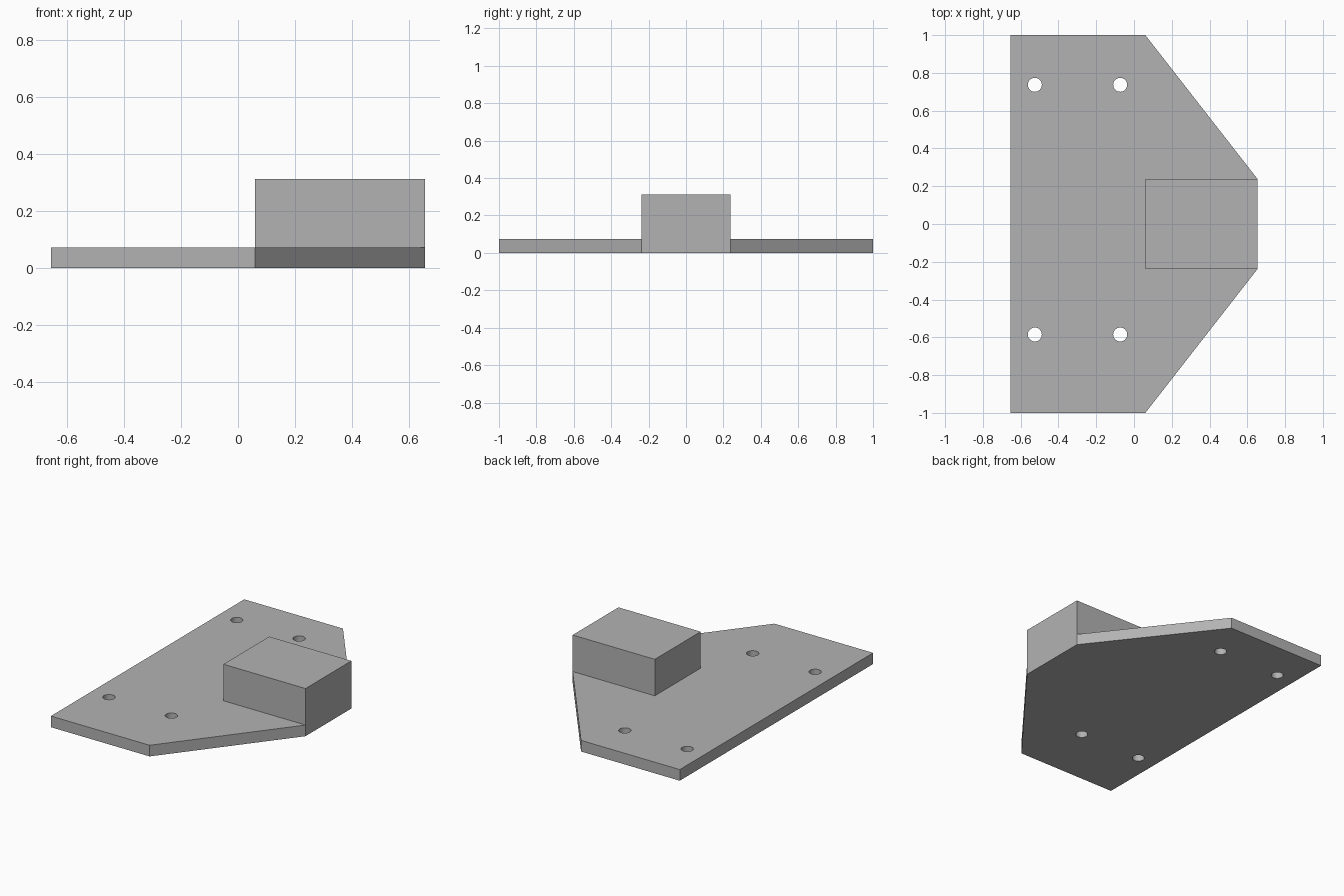
import bpy
import math

cube = bpy.data.objects.get("Cube")
if cube:
    bpy.data.objects.remove(cube)

# Single grey material
grey = bpy.data.materials.new("plain grey")
grey.use_nodes = True
colour = (0.45, 0.45, 0.45, 1)
grey.diffuse_color = colour
grey.node_tree.nodes["Principled BSDF"].inputs["Base Color"].default_value = colour

LEFT, SHOULDER, NOSE = -0.655, 0.06, 0.655
PLATE_TOP, BLOCK_TOP = 0.073, 0.312
BLOCK_HALF = 0.237
HOLE_RADIUS = 0.037


def add_loop(curve, points):
    spline = curve.splines.new("POLY")
    spline.points.add(len(points) - 1)
    for point, (x, y) in zip(spline.points, points):
        point.co = (x, y, 0, 1)
    spline.use_cyclic_u = True


def circle(cx, cy, radius, sides=32):
    angles = [math.tau * i / sides for i in range(sides)]
    return [(cx + radius * math.cos(a), cy + radius * math.sin(a)) for a in angles]


# Mounting plate: tapered outline with four bolt holes
profile = bpy.data.curves.new("base_plate", "CURVE")
profile.dimensions = "2D"
profile.fill_mode = "BOTH"
profile.extrude = PLATE_TOP / 2
half = [(LEFT, -1), (SHOULDER, -1), (NOSE, -BLOCK_HALF)]
add_loop(profile, half + [(x, -y) for x, y in reversed(half)])
for x in (-0.525, -0.073):
    for y in (-0.585, 0.737):
        add_loop(profile, circle(x, y, HOLE_RADIUS))

plate = bpy.data.objects.new("base_plate", profile)
plate.location.z = PLATE_TOP / 2
bpy.context.collection.objects.link(plate)
bpy.ops.object.select_all(action="DESELECT")
plate.select_set(True)
bpy.context.view_layer.objects.active = plate
bpy.ops.object.convert(target="MESH")
plate = bpy.context.object

# Weld the caps to the walls so the hole walls shade smoothly with sharp rims
bpy.ops.object.mode_set(mode="EDIT")
bpy.ops.mesh.select_all(action="SELECT")
bpy.ops.mesh.remove_doubles(threshold=0.0001)
bpy.ops.mesh.normals_make_consistent(inside=False)
bpy.ops.object.mode_set(mode="OBJECT")
bpy.ops.object.shade_smooth_by_angle(angle=math.radians(30))
plate.data.materials.clear()
plate.data.materials.append(grey)

# Raised block standing on the narrow end
bpy.ops.mesh.primitive_cube_add(
    size=1, location=((SHOULDER + NOSE) / 2, 0, (PLATE_TOP + BLOCK_TOP) / 2))
block = bpy.context.object
block.name = "raised_block"
block.scale = (NOSE - SHOULDER, 2 * BLOCK_HALF, BLOCK_TOP - PLATE_TOP)
bpy.ops.object.transform_apply(location=False, rotation=False, scale=True)
block.data.materials.append(grey)
